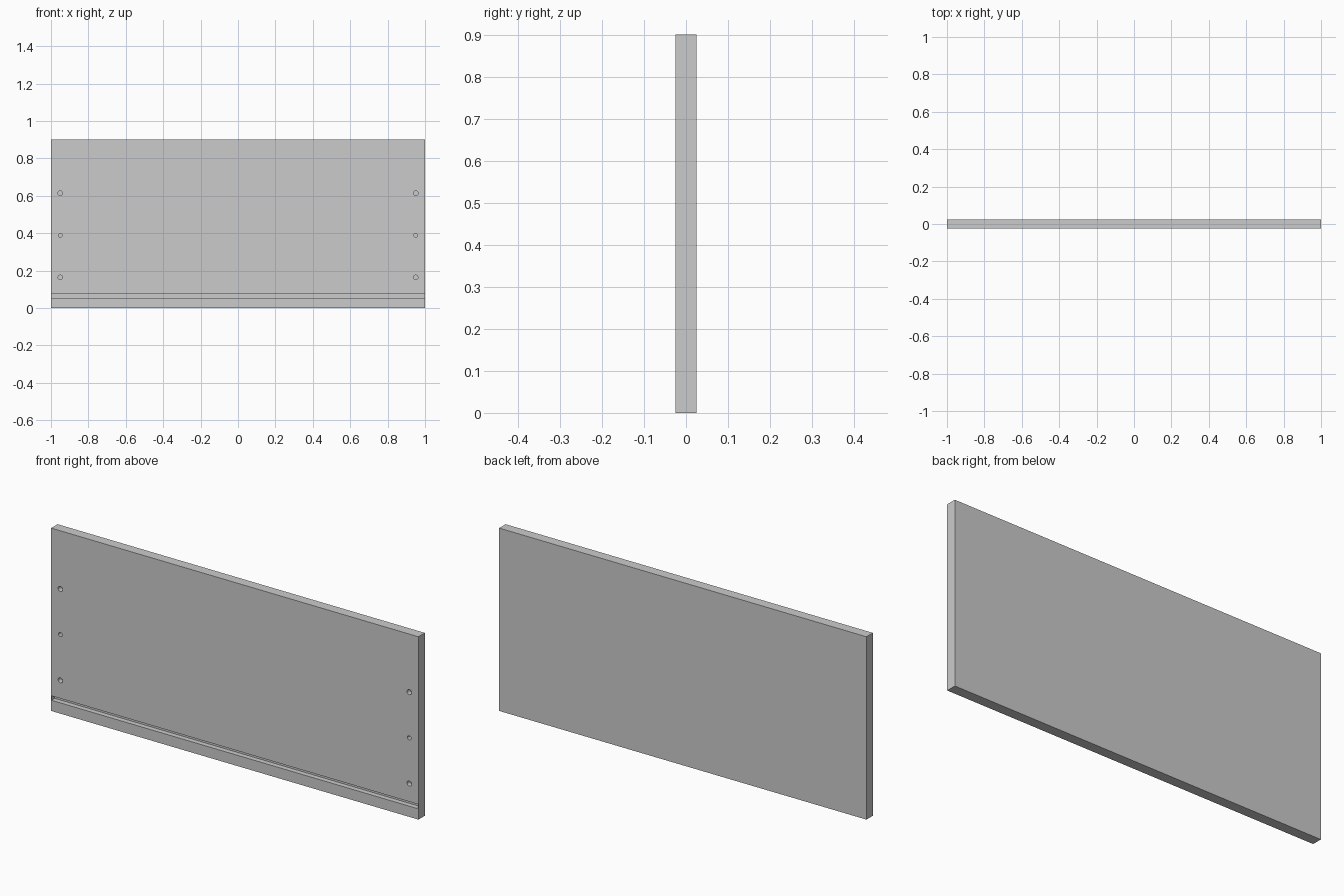
import bpy
import math

if "Cube" in bpy.data.objects:
    bpy.data.objects.remove(bpy.data.objects["Cube"])

W, T, H = 2.0, 0.05, 0.9
FRONT = -T / 2


def box(name, size, loc):
    bpy.ops.mesh.primitive_cube_add(size=1, location=loc)
    ob = bpy.context.object
    ob.name = name
    ob.scale = size
    bpy.ops.object.transform_apply(location=False, rotation=False, scale=True)
    return ob


def cut(target, cutter):
    mod = target.modifiers.new("cut", 'BOOLEAN')
    mod.operation = 'DIFFERENCE'
    mod.solver = 'EXACT'
    mod.object = cutter
    bpy.context.view_layer.objects.active = target
    bpy.ops.object.modifier_apply(modifier=mod.name)
    bpy.data.objects.remove(cutter, do_unlink=True)


# Main board
panel = box("drawer_panel", (W, T, H), (0, 0, H / 2))

# Groove for the bottom sheet, closed by a hair-thin skin at both ends
depth = 0.025
cut(panel, box("groove_cutter", (W - 0.002, 2 * depth, 0.022), (0, FRONT, 0.064)))

# Blind dowel and screw holes in the front face, mirrored left and right
for side in (-1, 1):
    for z, radius in ((0.164, 0.0125), (0.389, 0.01), (0.614, 0.0125)):
        bpy.ops.mesh.primitive_cylinder_add(
            vertices=32, radius=radius, depth=0.05,
            location=(side * 0.95, FRONT, z), rotation=(math.pi / 2, 0, 0))
        cut(panel, bpy.context.object)

# Smooth hole walls, crisp board edges
bpy.ops.object.select_all(action='DESELECT')
panel.select_set(True)
bpy.context.view_layer.objects.active = panel
bpy.ops.object.shade_smooth_by_angle(angle=math.radians(30))
